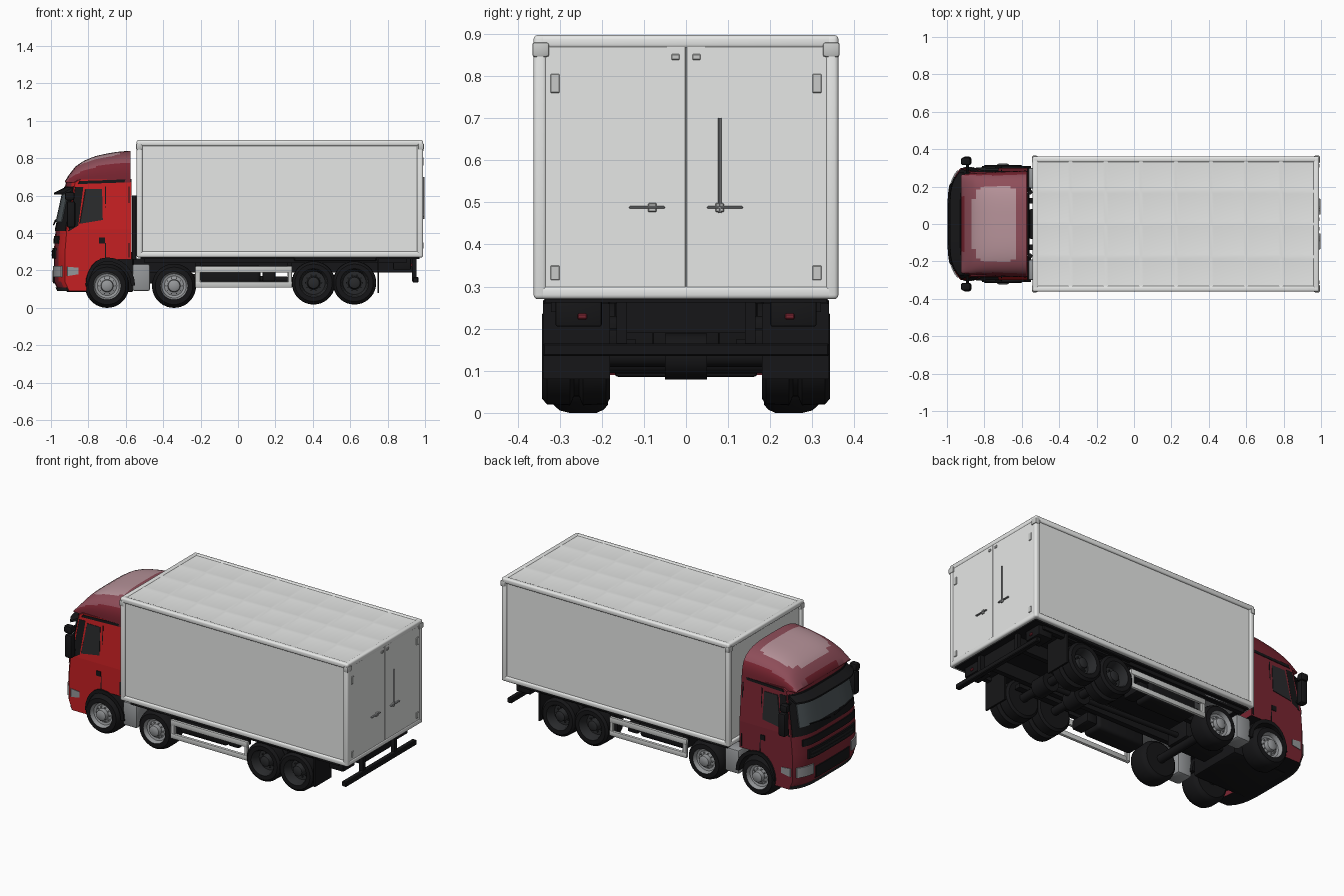
import bpy, bmesh, math
from mathutils import Vector, Matrix

if "Cube" in bpy.data.objects:
    bpy.data.objects.remove(bpy.data.objects["Cube"])

def mat(name, r, g, b):
    m = bpy.data.materials.new(name)
    m.diffuse_color = (r, g, b, 1)
    m.use_nodes = True
    m.node_tree.nodes["Principled BSDF"].inputs["Base Color"].default_value = m.diffuse_color
    return m

WHITE = mat("cargo white", 0.80, 0.81, 0.80)
GREY = mat("light grey trim", 0.58, 0.59, 0.58)
RED = mat("bright red", 0.56, 0.014, 0.016)
MAROON = mat("maroon", 0.19, 0.018, 0.03)
DUSTY = mat("dusty rose", 0.27, 0.075, 0.10)
PINK = mat("pale pink", 0.47, 0.29, 0.32)
BLACK = mat("black", 0.008, 0.008, 0.009)
DARK = mat("dark grey", 0.022, 0.023, 0.025)
GLASS = mat("windscreen glass", 0.075, 0.092, 0.10)
SILVER = mat("silver", 0.30, 0.31, 0.32)

def finish(name, bm, mats, rule=None):
    bmesh.ops.recalc_face_normals(bm, faces=bm.faces)
    bm.normal_update()
    if rule:
        for f in bm.faces:
            f.material_index = rule(f)
    me = bpy.data.meshes.new(name)
    bm.to_mesh(me)
    bm.free()
    for m in mats if isinstance(mats, list) else [mats]:
        me.materials.append(m)
    ob = bpy.data.objects.new(name, me)
    bpy.context.collection.objects.link(ob)
    return ob

def box(name, x, y, z, m, bevel=0.0, seg=2):
    bm = bmesh.new()
    size = Vector((abs(x[1]-x[0]), abs(y[1]-y[0]), abs(z[1]-z[0])))
    mid = Vector((sum(x)/2, sum(y)/2, sum(z)/2))
    bmesh.ops.create_cube(bm, size=1, matrix=Matrix.Translation(mid) @ Matrix.Diagonal((*size, 1)))
    if bevel:
        bmesh.ops.bevel(bm, geom=bm.edges[:], offset=bevel, segments=seg, profile=0.5, affect='EDGES')
    return finish(name, bm, m)

def rod(name, a, b, r, m, seg=12):
    a, b = Vector(a), Vector(b)
    bm = bmesh.new()
    M = Matrix.Translation((a+b)/2) @ (b-a).to_track_quat('Z', 'Y').to_matrix().to_4x4()
    bmesh.ops.create_cone(bm, cap_ends=True, segments=seg, radius1=r, radius2=r, depth=(b-a).length, matrix=M)
    return finish(name, bm, m)

def clamp(v):
    return max(0.0, min(1.0, v))

def cab_shape(x, y, z):
    # rounds the front corners and narrows the upper cab
    x += 0.06 * min(abs(y)/0.3, 1.02)**5 * clamp((-0.7-x)/0.27)
    return x, y*(1-0.07*clamp((z-0.42)/0.25)), z

def prism(name, pts, ys, mats, rule=None):
    # side profile in x, z swept across y
    bm = bmesh.new()
    rows = [[bm.verts.new(cab_shape(x, y, z)) for x, z in pts] for y in ys]
    n = len(pts)
    for a, b in zip(rows, rows[1:]):
        for i in range(n):
            bm.faces.new((a[i], a[(i+1) % n], b[(i+1) % n], b[i]))
    bm.faces.new(rows[0])
    bm.faces.new(rows[-1])
    return finish(name, bm, mats, rule)

FRONT = [(0.09, -0.96), (0.14, -0.985), (0.30, -0.985), (0.42, -0.975), (0.67, -0.92)]

def front_line(z0, z1):
    out = []
    for z in [z0] + [z for z, _ in FRONT if z0 < z < z1] + [z1]:
        for (a, xa), (b, xb) in zip(FRONT, FRONT[1:]):
            if a <= z <= b:
                out.append((xa + (xb-xa)*(z-a)/(b-a), z))
                break
    return out

def front_plate(name, y0, y1, z0, z1, m, t=0.006):
    line = front_line(z0, z1)
    pts = [(x-t, z) for x, z in line] + [(x+0.004, z) for x, z in reversed(line)]
    prism(name, pts, [y0+(y1-y0)*i/16 for i in range(17)], m)

# ---- cab shell ----
half = [0.3, 0.29, 0.275, 0.25, 0.22, 0.18, 0.1]
YS = [-y for y in half] + [0] + half[::-1]
paint = lambda f: 2 if f.normal.z < -0.6 else (1 if f.normal.y < -0.5 else 0)
arch = [(-0.70+0.14*math.cos(a), 0.12+0.14*math.sin(a))
        for a in [math.radians(90+11*i) for i in range(9)]]
prism("lower_cab", front_line(0.09, 0.42) + [(-0.57, 0.42), (-0.57, 0.26)] + arch + [(-0.84, 0.09)],
      YS, [MAROON, RED, BLACK], paint)
prism("upper_cab", front_line(0.42, 0.67) + [(-0.89, 0.685), (-0.57, 0.69), (-0.57, 0.42)],
      YS, [MAROON, RED, BLACK], paint)

# ---- cab front details ----
front_plate("windscreen_surround", -0.296, 0.296, 0.41, 0.65, BLACK, 0.004)
front_plate("windscreen", -0.262, 0.262, 0.46, 0.615, GLASS, 0.009)
front_plate("upper_grille", -0.25, 0.25, 0.345, 0.385, BLACK)
front_plate("middle_grille", -0.22, 0.22, 0.265, 0.32, BLACK, 0.009)
front_plate("lower_grille", -0.16, 0.16, 0.13, 0.2, BLACK)
front_plate("bumper_lip", -0.298, 0.298, 0.09, 0.11, DARK)
for i in range(2):
    front_plate("grille_bar", -0.21, 0.21, 0.279+0.02*i, 0.285+0.02*i, DARK, 0.012)
prism("sun_visor", [(-0.925, 0.645), (-0.985, 0.615), (-0.985, 0.605), (-0.92, 0.63)], YS[1:-1], BLACK)
for s in (-1, 1):
    lo, hi = sorted((s*0.18, s*0.285))
    front_plate("headlight", lo, hi, 0.165, 0.225, SILVER, 0.008)
    rod("wiper", (-0.985, s*0.02, 0.445), (-0.975, s*0.2, 0.47), 0.004, BLACK, 6)
    # side window, door lines, handle
    ys = (s*0.297, s*0.304)
    prism("side_window", [(-0.89, 0.45), (-0.73, 0.47), (-0.735, 0.635), (-0.85, 0.635)], ys, DARK)
    prism("pillar_trim", [(-0.965, 0.41), (-0.90, 0.44), (-0.865, 0.645), (-0.92, 0.645)],
          (s*0.297, s*0.302), BLACK)
    for x in (-0.715, -0.585):
        prism("door_seam", [(x, 0.27), (x+0.006, 0.27), (x+0.006, 0.65), (x, 0.65)], ys, BLACK)
    prism("roof_seam", [(-0.9, 0.662), (-0.57, 0.672), (-0.57, 0.688), (-0.89, 0.678)], ys, BLACK)
    prism("door_handle", [(-0.755, 0.345), (-0.715, 0.345), (-0.715, 0.375), (-0.755, 0.375)], ys, BLACK)
    prism("side_lamp", [(-0.975, 0.17), (-0.9, 0.18), (-0.9, 0.215), (-0.975, 0.22)], ys, SILVER)
    rim = [(-0.70+r*math.cos(a), 0.12+r*math.sin(a)) for r, seq in ((0.15, range(13)), (0.128, range(12, -1, -1)))
           for a in [math.radians(15*i) for i in seq]]
    prism("wheel_arch_trim", rim, (s*0.17, s*0.309), BLACK)
    # mirrors
    box("mirror", (-0.915, -0.87), (s*0.315, s*0.36), (0.43, 0.57), BLACK, 0.01)
    box("wide_mirror", (-0.925, -0.875), (s*0.315, s*0.355), (0.575, 0.62), BLACK, 0.01)
    for z in (0.46, 0.60):
        rod("mirror_arm", (-0.89, s*0.27, z), (-0.89, s*0.33, z), 0.008, BLACK, 8)

# ---- roof fairing: domed cross-sections along x ----
bm = bmesh.new()
rows, N = [], 40
for x, w, h in [(-0.925, 0.262, 0.008), (-0.905, 0.266, 0.04), (-0.87, 0.27, 0.085), (-0.845, 0.2715, 0.103),
                (-0.82, 0.273, 0.118), (-0.79, 0.2745, 0.131), (-0.76, 0.276, 0.142), (-0.725, 0.278, 0.15),
                (-0.69, 0.28, 0.157), (-0.66, 0.281, 0.162), (-0.63, 0.282, 0.166), (-0.575, 0.284, 0.17)]:
    row = []
    for i in range(N+1):
        c, s = math.cos(math.pi*i/N), math.sin(math.pi*i/N)
        row.append(bm.verts.new((x, w*math.copysign(abs(c)**0.6, c), 0.67 + h*abs(s)**0.6)))
    rows.append(row)
for a, b in zip(rows, rows[1:]):
    for i in range(N):
        bm.faces.new((a[i], a[i+1], b[i+1], b[i]))
    bm.faces.new((a[N], a[0], b[0], b[N]))
bm.faces.new(rows[0])
bm.faces.new(rows[-1])

def fairing_paint(f):
    c = f.calc_center_median()
    if f.normal.z < 0.55:
        return 0
    return 2 if ((c.x+0.735)/0.13)**4 + (c.y/0.2)**4 < 1 else 1
finish("roof_fairing", bm, [MAROON, DUSTY, PINK], fairing_paint)

# ---- cargo box ----
box("cargo_body", (-0.53, 0.98), (-0.352, 0.352), (0.275, 0.885), WHITE)
for s in (-1, 1):
    y = (s*0.33, s*0.362)
    for n, x in (("front_post", (-0.542, -0.51)), ("rear_post", (0.958, 0.99))):
        box(n, x, y, (0.27, 0.897), WHITE, 0.01, 3)
    for n, z in (("top_rail", (0.865, 0.897)), ("bottom_rail", (0.27, 0.302))):
        box(n, (-0.54, 0.988), y, z, WHITE, 0.01, 3)
for n, z in (("cross_top", (0.865, 0.897)), ("cross_bottom", (0.27, 0.302))):
    box(n + "_front", (-0.542, -0.51), (-0.36, 0.36), z, WHITE, 0.01, 3)
    box(n + "_rear", (0.958, 0.99), (-0.36, 0.36), z, WHITE, 0.01, 3)
bm = bmesh.new()
bmesh.ops.create_grid(bm, x_segments=8, y_segments=4, size=0.5,
                      matrix=Matrix.Translation((0.224, 0, 0.895)) @ Matrix.Diagonal((1.5, 0.70, 1, 1)))
bmesh.ops.inset_individual(bm, faces=bm.faces[:], thickness=0.02, depth=-0.002)
finish("roof_panels", bm, WHITE)
box("cargo_floor", (-0.52, 0.97), (-0.335, 0.335), (0.262, 0.28), BLACK)

# rear doors and their hardware
for s in (-1, 1):
    box("rear_door", (0.975, 0.987), (s*0.0005, s*0.34), (0.29, 0.875), WHITE, 0.002, 1)
    box("door_latch", (0.985, 0.997), (s*0.05, s*0.135), (0.485, 0.491), SILVER, 0.002, 1)
    box("latch_plate", (0.985, 0.995), (s*0.07, s*0.09), (0.477, 0.498), GREY, 0.002, 1)
    box("upper_keeper", (0.985, 0.992), (s*0.015, s*0.035), (0.838, 0.852), GREY, 0.002, 1)
    for z in ((0.76, 0.805), (0.315, 0.35)):
        box("hinge", (0.98, 0.991), (s*0.3, s*0.322), z, GREY, 0.002, 1)
    for x in ((0.962, 0.994), (-0.545, -0.515)):
        box("corner_fitting", x, (s*0.325, s*0.365), (0.845, 0.88), GREY, 0.006)
rod("lock_rod", (0.993, 0.08, 0.475), (0.993, 0.08, 0.70), 0.004, SILVER, 8)

# ---- wheels: lathed profiles of (radius, y) ----
def wheel(name, x, z, s, prof, tyre_n, rim_mat, bolt_y):
    bm = bmesh.new()
    S = 36
    rings = [[bm.verts.new((x+r*math.cos(2*math.pi*i/S), s*y, z+r*math.sin(2*math.pi*i/S))) for i in range(S)]
             for r, y in prof]
    for k, (a, b) in enumerate(zip(rings, rings[1:])):
        for i in range(S):
            bm.faces.new((a[i], a[(i+1) % S], b[(i+1) % S], b[i])).material_index = int(k >= tyre_n)
    bm.faces.new(rings[0])
    bm.faces.new(rings[-1]).material_index = 1
    for i in range(10):
        a = 2*math.pi*i/10
        M = Matrix.Translation((x+0.043*math.cos(a), s*bolt_y, z+0.043*math.sin(a))) @ Matrix.Rotation(math.pi/2, 4, 'X')
        r = bmesh.ops.create_cone(bm, cap_ends=True, segments=6, radius1=0.004, radius2=0.004, depth=0.014, matrix=M)
        for f in {f for v in r["verts"] for f in v.link_faces}:
            f.material_index = 1
    finish(name, bm, [BLACK, rim_mat])

single = [(0.06, 0.185), (0.098, 0.185), (0.11, 0.195), (0.118, 0.212), (0.118, 0.277), (0.112, 0.3), (0.1, 0.314),
          (0.074, 0.316), (0.071, 0.31), (0.065, 0.292), (0.052, 0.288), (0.034, 0.294), (0.031, 0.318), (0.022, 0.324)]
dual = [(0.06, 0.18), (0.1, 0.18), (0.114, 0.19), (0.116, 0.245), (0.095, 0.254), (0.095, 0.266), (0.116, 0.275),
        (0.114, 0.33), (0.1, 0.342), (0.076, 0.342), (0.07, 0.335), (0.062, 0.285), (0.036, 0.285), (0.03, 0.32), (0.02, 0.325)]
for s in (-1, 1):
    for x in (-0.70, -0.342):
        wheel("front_wheel", x, 0.118, s, single, 7, SILVER, 0.293)
    for x in (0.404, 0.623):
        wheel("rear_wheel", x, 0.134, s, dual, 9, DARK, 0.288)
for x, z in ((-0.70, 0.118), (-0.342, 0.118), (0.404, 0.134), (0.623, 0.134)):
    rod("axle", (x, -0.2, z), (x, 0.2, z), 0.025, BLACK)
for x in (0.404, 0.623):
    rod("differential", (x, -0.05, 0.134), (x, 0.05, 0.134), 0.055, BLACK, 20)

# ---- chassis and underside ----
box("engine_block", (-0.92, -0.56), (-0.17, 0.17), (0.085, 0.3), BLACK, 0.01)
box("gearbox", (-0.56, -0.3), (-0.08, 0.08), (0.13, 0.24), BLACK, 0.01)
rod("drive_shaft", (-0.32, 0, 0.17), (0.62, 0, 0.14), 0.015, BLACK)
for s in (-1, 1):
    box("chassis_rail", (-0.62, 0.93), (s*0.11, s*0.14), (0.19, 0.265), BLACK)
    box("leaf_spring", (0.33, 0.7), (s*0.12, s*0.16), (0.15, 0.175), BLACK)
    box("body_sill", (-0.5, 0.9), (s*0.29, s*0.32), (0.24, 0.275), BLACK)
    box("battery_box", (-0.565, -0.47), (s*0.19, s*0.30), (0.09, 0.235), SILVER, 0.012)
    box("second_wheel_guard", (-0.46, -0.225), (s*0.18, s*0.32), (0.244, 0.26), SILVER, 0.006)
    box("fuel_tank", (-0.2, 0.12), (s*0.15, s*0.28), (0.13, 0.23), BLACK, 0.02, 3)
    box("rear_tank", (0.13, 0.2), (s*0.15, s*0.28), (0.14, 0.2), BLACK, 0.01)
    # side guard frame
    for z in ((0.188, 0.223), (0.108, 0.14)):
        box("side_guard_rail", (-0.23, 0.29), (s*0.305, s*0.325), z, GREY, 0.006)
    for x in ((-0.23, -0.2), (0.265, 0.29)):
        box("side_guard_post", x, (s*0.303, s*0.322), (0.11, 0.22), GREY, 0.004, 1)
        box("side_guard_bracket", x, (s*0.29, s*0.31), (0.2, 0.26), BLACK)
    # mudguards, flaps, tail parts
    box("rear_mudguard", (0.3, 0.74), (s*0.18, s*0.34), (0.25, 0.27), BLACK, 0.004, 1)
    box("mud_flap", (0.745, 0.755), (s*0.18, s*0.34), (0.08, 0.26), BLACK)
    box("underrun_bracket", (0.93, 0.955), (s*0.14, s*0.165), (0.14, 0.275), BLACK)
    box("lamp_housing", (0.83, 0.925), (s*0.2, s*0.31), (0.205, 0.27), BLACK, 0.005)
    box("tail_lamp", (0.92, 0.932), (s*0.235, s*0.258), (0.222, 0.236), MAROON, 0.003, 1)
    rod("intake_pipe", (-0.555, s*0.17, 0.26), (-0.555, s*0.17, 0.6), 0.012, BLACK)
box("underrun_bar", (0.935, 0.965), (-0.34, 0.34), (0.135, 0.165), BLACK, 0.004, 1)
box("tail_beam", (0.9, 0.93), (-0.14, 0.14), (0.19, 0.27), BLACK)

bpy.ops.object.select_all(action='SELECT')
bpy.context.view_layer.objects.active = bpy.context.collection.objects[0]
bpy.ops.object.shade_smooth_by_angle(angle=math.radians(35))
